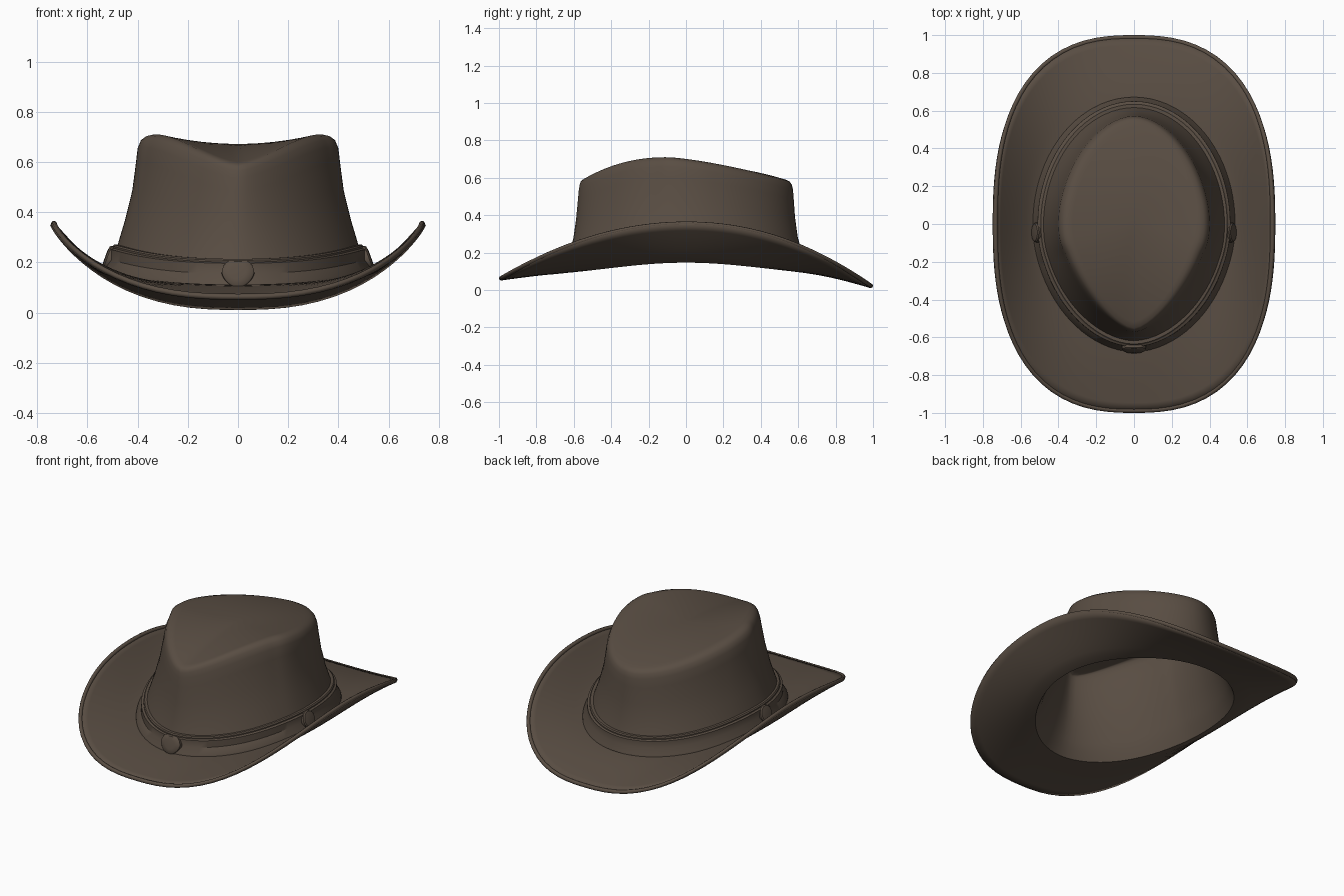
import bpy, bmesh, math
from mathutils import Matrix, Vector

if "Cube" in bpy.data.objects:
    bpy.data.objects.remove(bpy.data.objects["Cube"])

N = 96  # segments around the hat

felt = bpy.data.materials.new("brown leather")
felt.diffuse_color = (0.1, 0.075, 0.056, 1)
felt.use_nodes = True
felt.node_tree.nodes["Principled BSDF"].inputs["Base Color"].default_value = felt.diffuse_color


def lerp(a, b, t):
    return a + (b - a) * t


def oval(a, rx, front, back, n_front, n_back):
    """Point at angle a on an egg-shaped superellipse."""
    c, s = math.cos(a), math.sin(a)
    ry, n_end = (front, n_front) if s < 0 else (back, n_back)
    n = lerp(2.0, n_end, min(1, abs(s) * 2.5)) if n_end < 2 else n_end
    r = (abs(c / rx) ** n + abs(s / ry) ** n) ** (-1 / n)
    return Vector((r * c, r * s))


def base_z(a):
    return 0.165 - 0.057 * math.sin(a) ** 2


def rim_z(y):
    return 0.362 - (0.298 * abs(y) ** 2 if y < 0 else 0.34 * abs(y) ** 2.1)


def ridge_z(y):
    d = y + 0.1
    return 0.71 - 0.13 * ((-d / 0.47) ** 2.2 if d < 0 else (d / 0.67) ** 1.4)


# crown wall: height fraction, half width, front length, back length
WALL = [(0, 0.515, 0.655, 0.65), (0.09, 0.497, 0.637, 0.637), (0.18, 0.482, 0.625, 0.623),
        (0.38, 0.45, 0.602, 0.597), (0.6, 0.421, 0.587, 0.583), (0.8, 0.407, 0.578, 0.576),
        (0.91, 0.4, 0.573, 0.572), (0.965, 0.388, 0.568, 0.565), (0.99, 0.37, 0.563, 0.555),
        (1, 0.345, 0.552, 0.535)]


def wall(a, i):
    u, rx, fr, bk = WALL[i]
    p = oval(a, rx, fr, bk, lerp(1.9, 1.5, u), lerp(2.0, 1.8, u))
    return Vector((p.x, p.y, lerp(base_z(a), ridge_z(p.y), u)))


def brim(a, t):
    """Brim surface, t = 0 at the crown and 1 at the rim."""
    inner = wall(a, 0)
    outer = oval(a, 0.733, 0.988, 0.988, 2.55, 2.55)
    p = inner.xy.lerp(outer, t)
    return Vector((p.x, p.y, lerp(inner.z, rim_z(outer.y), t ** 1.3)))


def cap(a, k):
    """Dished top of the crown, k = 1 at the ridge."""
    p = wall(a, len(WALL) - 1)
    return Vector((p.x * k, p.y * k, lerp(0.672, p.z, k ** 2)))


def finish(name, bm, angle=40):
    bmesh.ops.recalc_face_normals(bm, faces=bm.faces)
    me = bpy.data.meshes.new(name)
    bm.to_mesh(me)
    bm.free()
    me.materials.append(felt)
    ob = bpy.data.objects.new(name, me)
    bpy.context.collection.objects.link(ob)
    bpy.ops.object.select_all(action='DESELECT')
    ob.select_set(True)
    bpy.context.view_layer.objects.active = ob
    bpy.ops.object.shade_smooth_by_angle(angle=math.radians(angle))
    return ob


def loft(bm, ring_functions, closed=False):
    rings = [[bm.verts.new(f(2 * math.pi * j / N)) for j in range(N)] for f in ring_functions]
    pairs = list(zip(rings, rings[1:])) + ([(rings[-1], rings[0])] if closed else [])
    for r, q in pairs:
        for j in range(N):
            k = (j + 1) % N
            bm.faces.new((r[j], r[k], q[k], q[j]))
    return rings


# hat body: brim, crown wall and dished top in one shell
bm = bmesh.new()
funcs = [lambda a, t=t / 8: brim(a, t) for t in range(8, 0, -1)]
funcs += [lambda a, i=i: wall(a, i) for i in range(len(WALL))]
funcs += [lambda a, k=k: cap(a, k) for k in (0.94, 0.85, 0.7, 0.5, 0.3, 0.12)]
rings = loft(bm, funcs)
centre = bm.verts.new((0, 0, 0.672))
for j in range(N):
    bm.faces.new((rings[-1][j], rings[-1][(j + 1) % N], centre))
bmesh.ops.recalc_face_normals(bm, faces=bm.faces)
bm.faces.ensure_lookup_table()
if bm.faces[-1].normal.z < 0:
    bmesh.ops.reverse_faces(bm, faces=bm.faces)
me = bpy.data.meshes.new("hat_body")
bm.to_mesh(me)
bm.free()
me.materials.append(felt)
body = bpy.data.objects.new("hat_body", me)
bpy.context.collection.objects.link(body)
bpy.context.view_layer.objects.active = body
body.select_set(True)
bpy.ops.object.shade_smooth_by_angle(angle=math.radians(45))
shell = body.modifiers.new("thickness", 'SOLIDIFY')
shell.thickness, shell.offset = 0.02, -1


# rolled edge around the brim
def edge(a, b):
    p = brim(a, 1)
    out = Vector((p.x, p.y, 0)).normalized()
    return p + out * 0.012 * math.cos(b) + Vector((0, 0, 0.012 * math.sin(b) - 0.008))


bm = bmesh.new()
loft(bm, [lambda a, b=b * math.pi / 4: edge(a, b) for b in range(8)], closed=True)
finish("rolled_edge", bm, 60)


# hat band: outward offset and height above the crown base, with a raised top cord
def band(a, off, h):
    i = min(2, int(h / 0.045))
    p = wall(a, i)
    out = Vector((p.x, p.y, 0)).normalized()
    return Vector((p.x, p.y, base_z(a) + h)) + out * off


bm = bmesh.new()
profile = [(-0.01, 0), (0.022, 0.002), (0.02, 0.012), (0.014, 0.047), (0.013, 0.088),
           (0.017, 0.093), (0.017, 0.1), (0.011, 0.106), (-0.01, 0.106)]
loft(bm, [lambda a, o=o, h=h: band(a, o, h) for o, h in profile])
finish("hat_band", bm, 35)


# conchos: domed discs leaning with the band, the front one shield shaped
def concho(name, pos, heading, lean, radius, shield=False):
    bm = bmesh.new()
    rings = []
    for scale, depth in ((1, -0.015), (1, 0.006), (0.88, 0.012), (0.5, 0.015)):
        ring = []
        for j in range(24):
            a = 2 * math.pi * j / 24
            x, y = radius * scale * math.cos(a), radius * scale * math.sin(a)
            if shield:
                y = min(y, 0.85 * radius * scale)
                x *= 1.08 if y > 0 else 1.08 + 0.2 * y / radius
            ring.append(bm.verts.new((x, y, depth)))
        rings.append(ring)
    for r, q in zip(rings, rings[1:]):
        for j in range(24):
            k = (j + 1) % 24
            bm.faces.new((r[j], r[k], q[k], q[j]))
    bm.faces.new(rings[0])
    bm.faces.new(rings[-1])
    turn = Matrix.Rotation(heading, 4, 'Z') @ Matrix.Rotation(math.radians(90 - lean), 4, 'X')
    bm.transform(Matrix.Translation(pos) @ turn)
    finish(name, bm, 35)


concho("front_concho", (0, -0.66, 0.158), 0, 15, 0.06, True)
for name, side in (("right_concho", 1), ("left_concho", -1)):
    concho(name, (side * 0.516, -0.045, 0.215), side * math.pi / 2, 20, 0.052)
